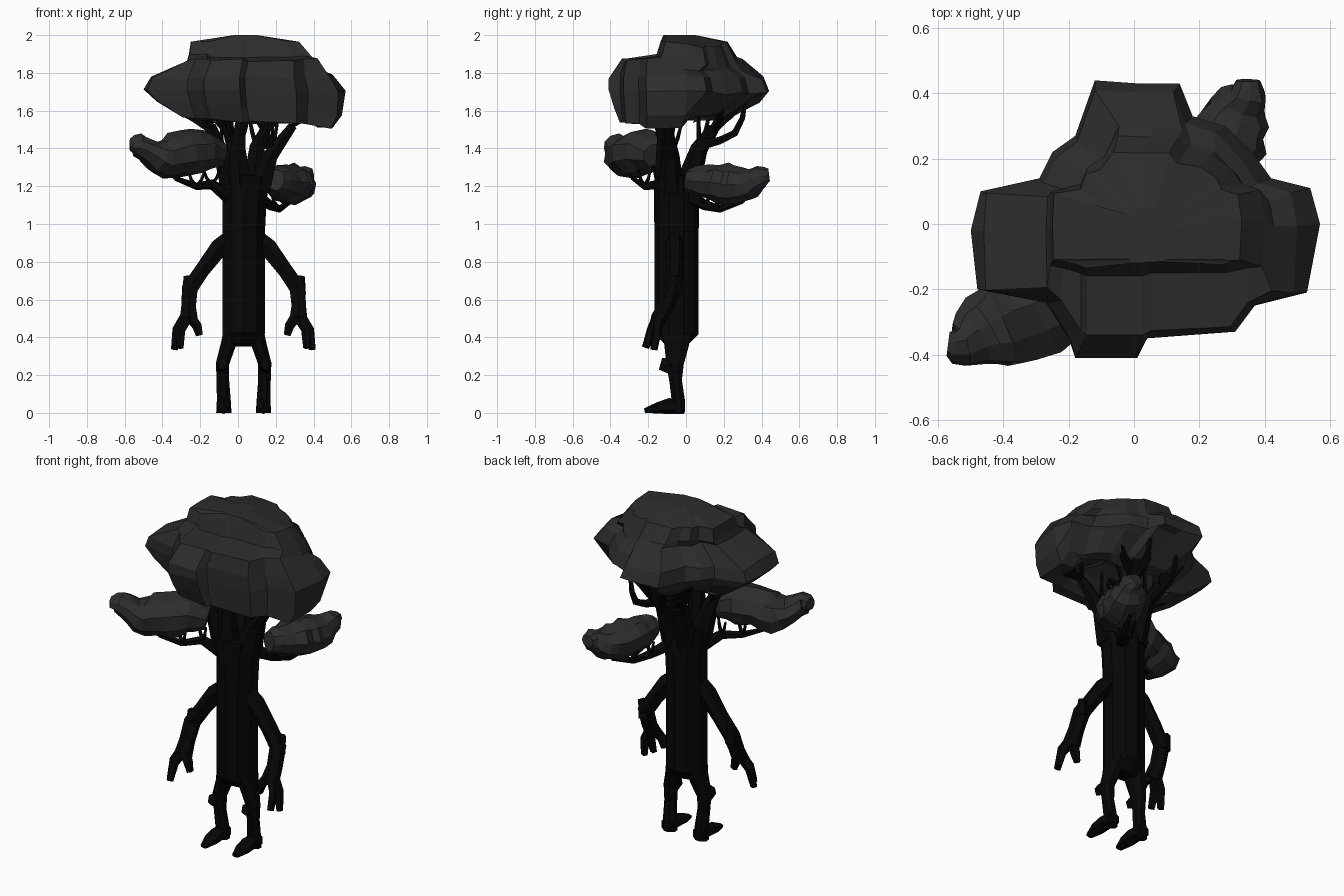
import bpy, bmesh, math, random
from mathutils import Vector

random.seed(4)


def material(name, value):
    m = bpy.data.materials.new(name)
    m.diffuse_color = (value, value, value, 1)
    return m


LEAF = material("charcoal leaves", 0.026)
BARK = material("black bark", 0.0020)
MID = 0.03                       # centre line of the trunk and limbs


def finish(name, bm, mat):
    bmesh.ops.remove_doubles(bm, verts=bm.verts, dist=0.0005)
    bmesh.ops.recalc_face_normals(bm, faces=bm.faces)
    me = bpy.data.meshes.new(name)
    bm.to_mesh(me)
    bm.free()
    me.materials.append(mat)
    ob = bpy.data.objects.new(name, me)
    bpy.context.collection.objects.link(ob)
    return ob


def skin(bm, rings):
    """Bridge rings of points and close both ends."""
    vs = [[bm.verts.new(p) for p in r] for r in rings]
    n = len(vs[0])
    for a, b in zip(vs, vs[1:]):
        for i in range(n):
            j = (i + 1) % n
            bm.faces.new((a[i], a[j], b[j], b[i]))
    bm.faces.new(vs[0])
    bm.faces.new(vs[-1])


def tube(bm, pts, sides=6, ref=(0, 1, 0), jitter=0.0, flip=False):
    """Sweep through (x, y, z, half width, half depth) sections."""
    c = [Vector((2 * MID - p[0] if flip else p[0], p[1], p[2])) for p in pts]
    rings = []
    for k, p in enumerate(pts):
        t = (c[min(k + 1, len(c) - 1)] - c[max(k - 1, 0)]).normalized()
        s = t.cross(Vector(ref)).normalized()
        u = s.cross(t)
        ring = []
        for i in range(sides):
            a = 2 * math.pi * (i + 0.5) / sides
            r = 1 + random.uniform(-jitter, jitter)
            ring.append(c[k] + s * p[3] * r * math.cos(a) + u * p[4] * r * math.sin(a))
        rings.append(ring)
    skin(bm, rings)


# ---- crown: one lobed outline fitted to stepped layers, hollow underneath
OUTLINE = [(-.12, .44), (.02, .43), (.14, .43), (.18, .33), (.28, .30), (.37, .21), (.42, .14),
           (.54, .11), (.57, 0), (.53, -.21), (.37, -.25), (.31, -.33), (.04, -.35),
           (.01, -.41), (-.18, -.41), (-.20, -.35), (-.27, -.24), (-.48, -.20),
           (-.50, -.02), (-.47, .10), (-.29, .14), (-.25, .22), (-.18, .27)]
LAYERS = [(-.02, .10, -.12, .05, 2.0, 0), (-.25, .33, -.135, .22, 1.965, 0),
          (-.26, .40, -.16, .27, 1.89, 0), (-.27, .43, -.34, .30, 1.865, 0),
          (-.46, .50, -.41, .41, 1.775, -.01), (-.50, .57, -.41, .44, 1.70, .01),
          (-.43, .55, -.38, .39, 1.625, .08), (-.30, .50, -.35, .22, 1.55, .08),
          (-.21, .42, -.27, .15, 1.535, .04), (-.14, .30, -.17, .15, 1.61, 0),
          (-.05, .17, -.08, .08, 1.67, 0)]
bm = bmesh.new()
rings = []
for x0, x1, y0, y1, z, tilt in LAYERS:
    ring = []
    for x, y in OUTLINE:
        sx = x0 + (x + .50) / 1.07 * (x1 - x0)
        sy = y0 + (y + .41) / .85 * (y1 - y0)
        f = .75 if y > .1 else .3      # rounder at the back, straighter in front
        px = f * sx + (1 - f) * min(max(x, x0), x1)
        py = f * sy + (1 - f) * min(max(y, y0), y1)
        w = random.uniform(-.012, .012) if z < 1.95 else 0
        # the back right corner is thinner, from above and from below
        if z > 1.8:
            w -= .3 * max(0, px + py - .3)
        elif z < 1.66:
            w += .28 * max(0, px + py - .25) * (1 if py > 0 else .0)
        ring.append((px, py, z - tilt * px + w))
    rings.append(ring)
skin(bm, rings)
finish("crown", bm, LEAF)

# ---- two side leaf pads, each with a knob at the tip
PADS = {
    "left_leaf_pad": [(-.57, -.37, 1.42, .04, .035), (-.53, -.375, 1.42, .07, .06),
                      (-.46, -.33, 1.375, .11, .07), (-.39, -.30, 1.345, .14, .115),
                      (-.28, -.26, 1.375, .14, .12), (-.18, -.20, 1.385, .12, .11),
                      (-.09, -.16, 1.36, .07, .07)],
    "right_leaf_pad": [(.35, .44, 1.26, .035, .035), (.35, .40, 1.255, .06, .06),
                       (.32, .34, 1.215, .10, .08), (.285, .26, 1.205, .12, .11),
                       (.255, .17, 1.22, .12, .10), (.225, .08, 1.225, .09, .085),
                       (.20, .01, 1.235, .05, .06)]}
for name, pts in PADS.items():
    lumps = []                    # an extra uneven section between each pair
    for a, b in zip(pts, pts[1:]):
        lumps += [a, tuple((p + q) / 2 for p, q in zip(a, b))]
    bm = bmesh.new()
    tube(bm, lumps + [pts[-1]], 9, (0, 0, 1), .11)
    finish(name, bm, LEAF)

# ---- trunk
bm = bmesh.new()
tube(bm, [(MID, -.06, .36, .10, .06), (MID, -.05, .42, .118, .117), (MID, -.05, .95, .118, .117),
          (MID + .005, -.05, 1.12, .122, .12), (MID + .01, -.055, 1.26, .135, .112)], 10)
finish("trunk", bm, BARK)

# ---- main boughs under the crown, each ending in a fan of twigs
BOUGHS = [[(-.03, -.08, 1.18), (-.09, -.10, 1.38), (-.14, -.14, 1.52)],
          [(.01, -.10, 1.20), (.0, -.11, 1.40), (.02, -.12, 1.60)],
          [(.11, -.08, 1.18), (.17, -.08, 1.36), (.29, -.10, 1.52)],
          [(.08, .0, 1.18), (.10, .07, 1.40), (.14, .15, 1.50)],
          [(.0, .0, 1.18), (-.02, .07, 1.40), (-.06, .14, 1.51)]]
bm = bmesh.new()
for path in BOUGHS:
    tube(bm, [(*p, r, r) for p, r in zip(path, (.070, .046, .026))], 6)
# hooked outer boughs at the back
for x in (-.04, .15):
    tube(bm, [(x, .10, 1.42, .028, .028), (x, .18, 1.44, .022, .022), (x, .26, 1.48, .02, .02),
              (x, .30, 1.56, .016, .016), (x, .32, 1.68, .01, .01)], 5, (1, 0, 0))
finish("boughs", bm, BARK)

bm = bmesh.new()


def twig(a, b, r=.010):
    a, b = Vector(a), Vector(b)
    m = a.lerp(b, .55) + Vector((0, 0, -.02))
    tube(bm, [(*a, r, r), (*m, r * .8, r * .8), (*b, r * .5, r * .5)], 4, (.31, .9, .1))


for path in BOUGHS:
    mid, end = Vector(path[1]), Vector(path[2])
    out = Vector((end.x - MID, end.y + .05, 0)).normalized()
    for k in range(5):
        side = Vector((-out.y, out.x, 0)) * (k - 2) * .05
        reach = out * random.uniform(.05, .15)
        twig(end, end + reach + side + Vector((0, 0, .11 + max(0, end.y) * .4)), .014)
    for k in (-1, 1):
        side = Vector((-out.y, out.x, 0)) * k * .07
        twig(mid, mid + side + out * .03 + Vector((0, 0, .20)), .015)
# long outer twigs reaching the ends of the crown
for a, b in [((-.13, -.14, 1.48), (-.33, -.10, 1.65)), ((-.10, -.10, 1.42), (-.24, -.04, 1.63)),
             ((.14, .15, 1.49), (.05, .28, 1.66)), ((-.05, .13, 1.47), (-.17, .22, 1.64)),
             ((.14, .15, 1.48), (.26, .17, 1.63)), ((-.16, -.13, 1.51), (-.37, -.05, 1.66))]:
    twig(a, b, .015)
finish("crown_twigs", bm, BARK)

# ---- side branches holding the leaf pads
SIDES = [[(-.03, -.08, 1.13), (-.14, -.14, 1.21), (-.22, -.22, 1.20), (-.33, -.28, 1.24)],
         [(.08, .0, 1.16), (.17, .10, 1.10), (.22, .18, 1.08), (.28, .30, 1.12)]]
bm = bmesh.new()
for path in SIDES:
    tube(bm, [(*p, r, r) for p, r in zip(path, (.042, .028, .020, .012))], 6, (0, 0, 1))
    for k in (1, 2, 3):
        for s in (-1, 1):
            p = Vector(path[k])
            twig(p, p + Vector((.05 * s, .035 * -s, .10)), .012)
finish("side_branches", bm, BARK)

# ---- arms and three-fingered hands
for flip, side in ((False, "right"), (True, "left")):
    bm = bmesh.new()
    tube(bm, [(.08, -.06, .93, .06, .05), (.16, -.06, .875, .055, .05),
              (.25, -.06, .755, .046, .046), (.315, -.07, .66, .048, .046),
              (.322, -.11, .56, .044, .044), (.320, -.15, .49, .054, .042)], 6, flip=flip)
    tube(bm, [(.318, -.06, .63, .042, .042), (.328, -.05, .725, .026, .026)], 5, flip=flip)
    for path in ([(.310, -.15, .51), (.275, -.17, .46), (.262, -.17, .41)],
                 [(.330, -.15, .50), (.362, -.18, .44), (.365, -.215, .345)],
                 [(.335, -.14, .51), (.380, -.155, .44), (.395, -.17, .335)]):
        tube(bm, [(*p, r, r) for p, r in zip(path, (.032, .028, .020))], 5, flip=flip)
    finish(side + "_arm", bm, BARK)

# ---- legs with a knee spur and a pointed foot
for flip, side in ((False, "right"), (True, "left")):
    bm = bmesh.new()
    tube(bm, [(.098, -.05, .43, .042, .085), (.112, -.05, .36, .043, .07),
              (.142, -.058, .26, .038, .050), (.140, -.055, .17, .036, .036),
              (.135, -.04, .06, .040, .038), (.135, -.04, 0, .044, .036)], 8, flip=flip)
    tube(bm, [(.142, -.06, .24, .034, .045), (.142, -.135, .26, .026, .034)], 5, (0, 0, 1), flip=flip)
    tube(bm, [(.135, -.01, .035, .042, .040), (.135, -.09, .036, .044, .042),
              (.135, -.15, .026, .044, .030), (.135, -.22, .012, .022, .012)], 6, (0, 0, 1), flip=flip)
    finish(side + "_leg", bm, BARK)
